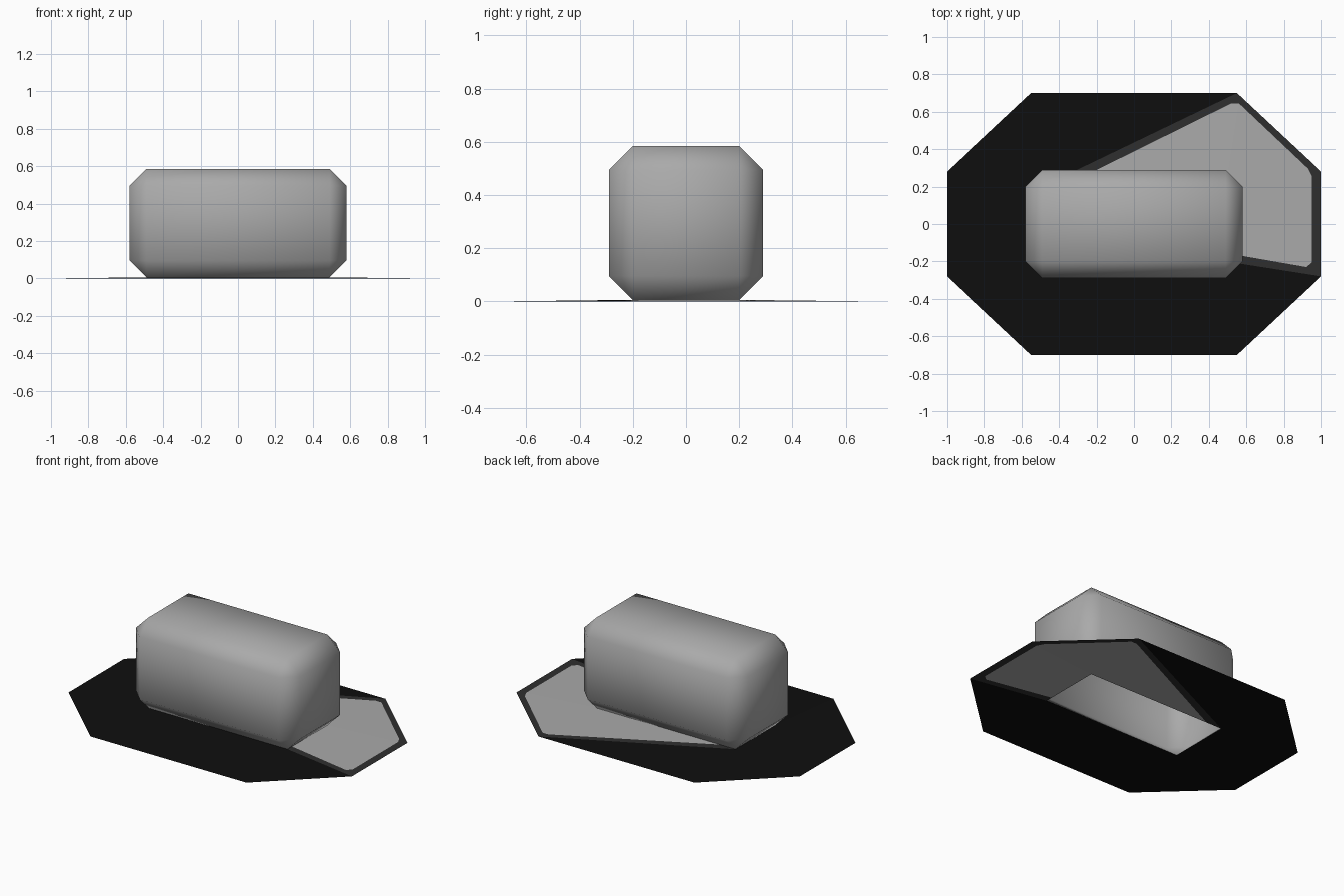
import bpy
import bmesh

cube = bpy.data.objects.get("Cube")
if cube:
    bpy.data.objects.remove(cube, do_unlink=True)


def material(name, value):
    mat = bpy.data.materials.new(name)
    mat.use_nodes = True
    color = (value, value, value, 1)
    mat.diffuse_color = color
    mat.node_tree.nodes["Principled BSDF"].inputs["Base Color"].default_value = color
    return mat


black = material("black", 0.0045)
charcoal = material("charcoal", 0.028)
gray = material("gray", 0.4)

HALF_X, HALF_Y, TOP, CHAMFER, RISE = 0.58, 0.29, 0.585, 0.09, 0.006


def finish(bm, name, mats):
    mesh = bpy.data.meshes.new(name)
    bm.to_mesh(mesh)
    bm.free()
    for mat in mats:
        mesh.materials.append(mat)
    obj = bpy.data.objects.new(name, mesh)
    bpy.context.collection.objects.link(obj)
    return obj


# Chamfered box, smooth shaded and open underneath
bm = bmesh.new()
bmesh.ops.create_cube(bm, size=1)
for v in bm.verts:
    v.co.x *= 2 * HALF_X
    v.co.y *= 2 * HALF_Y
    v.co.z = RISE if v.co.z < 0 else TOP
bmesh.ops.bevel(bm, geom=bm.edges[:], offset=CHAMFER, segments=1,
                profile=0.5, affect='EDGES', clamp_overlap=True)
bm.normal_update()
bottom = [f for f in bm.faces if f.normal.z < -0.99]
bmesh.ops.delete(bm, geom=bottom, context='FACES_ONLY')
for f in bm.faces:
    f.smooth = True
finish(bm, "box_body", [gray])

# Thin octagonal base around the open bottom, rising slightly to the box
hx, hy = HALF_X - CHAMFER, HALF_Y - CHAMFER
points = {
    "A": (hx, hy), "B": (hx, -hy), "C": (-hx, -hy), "D": (-hx, hy),
    "a": (0.55, 0.7), "b": (1, 0.28), "c": (1, -0.28), "d": (0.55, -0.7),
    "e": (-0.55, -0.7), "f": (-1, -0.28), "g": (-1, 0.28), "h": (-0.55, 0.7),
    # Corners of the inset panel
    "p": (hx, -0.155), "q": (0.92, -0.23), "r": (0.95, -0.205),
    "s": (0.95, 0.255), "t": (0.93, 0.295), "u": (0.56, 0.645),
    "v": (0.52, 0.645), "w": (-0.38, hy),
}
regions = [
    "cdB deCB efC fgDC ghD haD",             # black base
    "Davw auv abtu bst bcrs cqr cBpq",       # charcoal border
    "Awvu Auts Asrqp",                       # gray panel
]


def height(x, y):
    x, y = abs(x), abs(y)
    t = min((1 - x) / 0.51, (0.7 - y) / 0.5, (0.546 - 0.42 * x - 0.45 * y) / 0.25, 1)
    return RISE * max(t, 0)


bm = bmesh.new()
verts = {k: bm.verts.new((x, y, height(x, y))) for k, (x, y) in points.items()}
for index, region in enumerate(regions):
    for loop in region.split():
        face = bm.faces.new([verts[k] for k in loop])
        face.material_index = index
        face.normal_update()
        if face.normal.z < 0:
            face.normal_flip()
finish(bm, "octagonal_base", [black, charcoal, gray])
